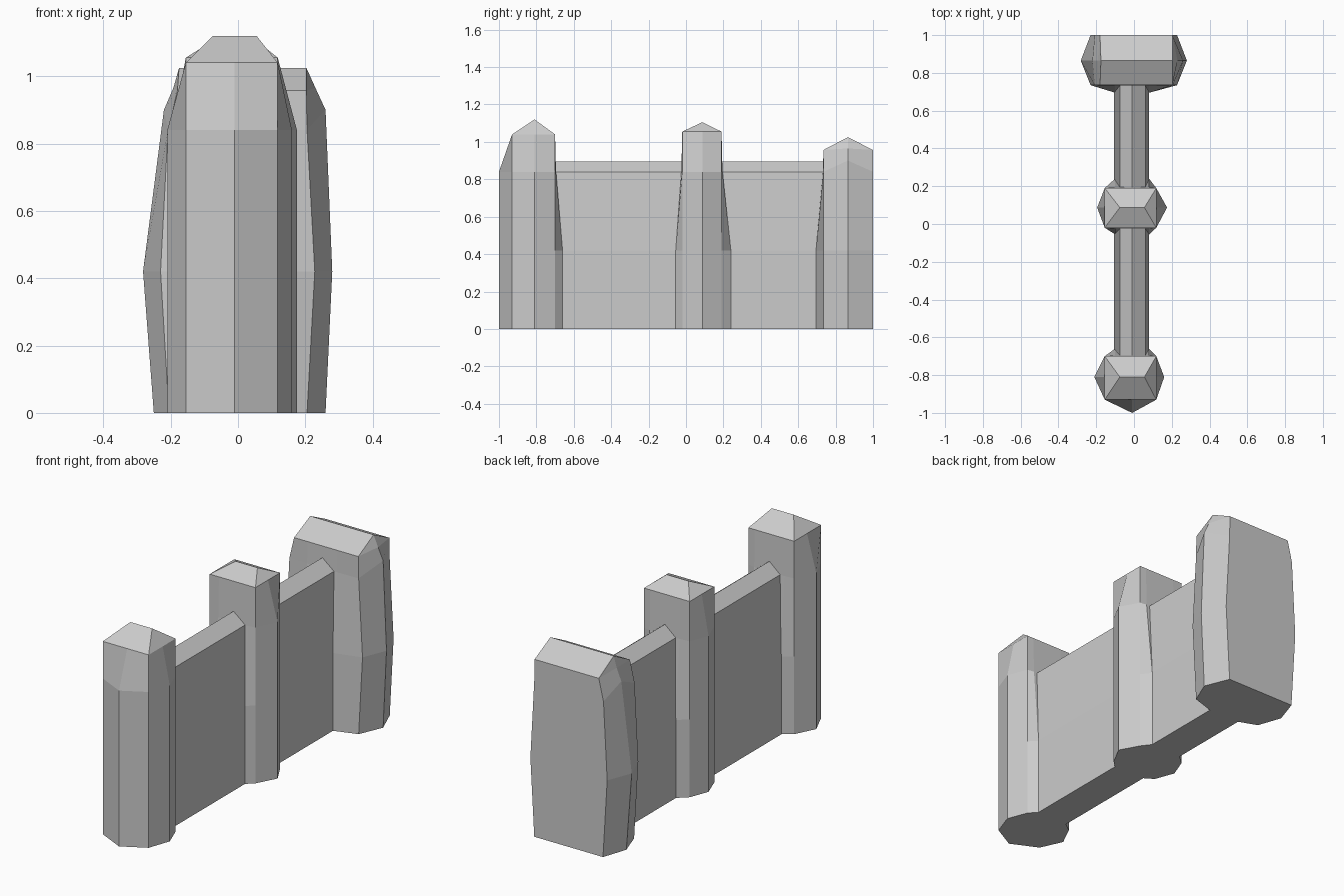
import bpy, bmesh

if "Cube" in bpy.data.objects:
    bpy.data.objects.remove(bpy.data.objects["Cube"])


def make_object(name, verts, faces):
    bm = bmesh.new()
    vs = [bm.verts.new(v) for v in verts]
    for f in faces:
        bm.faces.new([vs[i] for i in f])
    bmesh.ops.remove_doubles(bm, verts=bm.verts, dist=0.0005)
    bmesh.ops.recalc_face_normals(bm, faces=bm.faces)
    mesh = bpy.data.meshes.new(name)
    bm.to_mesh(mesh)
    bm.free()
    obj = bpy.data.objects.new(name, mesh)
    bpy.context.collection.objects.link(obj)
    return obj


def ring(z, x, y, tips_x, tips_y, ridge_y, front_w=(-0.10, 0.08), tip_z=None):
    """Ten-point section: four corners, pointed sides, front and back bulges."""
    tz = z if tip_z is None else tip_z
    return [(x[0], y[0], z), (front_w[0], tips_y[0], z), (front_w[1], tips_y[0], z),
            (x[1], y[0], z), (tips_x[1], ridge_y, tz), (x[1], y[1], z),
            (0.08, tips_y[1], z), (-0.10, tips_y[1], z),
            (x[0], y[1], z), (tips_x[0], ridge_y, tz)]


def post(name, rings, ridge):
    """Stack the sections and close them with a hipped cap."""
    n = 10
    verts = [p for r in rings for p in r] + ridge
    faces = [list(range(n))]
    for k in range(len(rings) - 1):
        for i in range(n):
            j = (i + 1) % n
            faces.append([k * n + i, k * n + j, (k + 1) * n + j, (k + 1) * n + i])
    t = (len(rings) - 1) * n
    left, right = t + n, t + n + 1
    faces += [[t, t + 1, t + 2, t + 3, right, left],
              [t + 3, t + 4, right], [t + 4, t + 5, right],
              [t + 5, t + 6, t + 7, t + 8, left, right],
              [t + 8, t + 9, left], [t + 9, t, left]]
    return make_object(name, verts, faces)


# Narrow posts: front end post has a single sharp front edge
def narrow_post(name, y, ridge_y, front_tips, back_tip, tips_x, eave, top, front_w):
    x = (-0.155, 0.118)
    rings = [ring(z, x, y, tips_x, (f, b), ridge_y, front_w)
             for z, f, b in ((0, front_tips[0], back_tip),
                             (0.42, front_tips[0], back_tip),
                             (0.84, front_tips[1], y[1] + 0.005))]
    rings.append(ring(eave, x, y, x, y, ridge_y, front_w))
    return post(name, rings, [(-0.075, ridge_y, top), (0.055, ridge_y, top)])


narrow_post("front_post", (-0.93, -0.70), -0.81, (-1.0, -1.0), -0.66,
            (-0.21, 0.16), 1.04, 1.12, (-0.01, -0.01))
narrow_post("middle_post", (-0.02, 0.19), 0.087, (-0.055, -0.025), 0.24,
            (-0.195, 0.175), 1.055, 1.105, (-0.10, 0.08))

# Broad end post with a flat back and bulging sides
broad = []
for z, x, tips_x, f, tz in ((0, (-0.205, 0.205), (-0.25, 0.26), 0.695, 0),
                            (0.42, (-0.23, 0.228), (-0.282, 0.28), 0.695, 0.42),
                            (0.84, (-0.208, 0.205), (-0.22, 0.26), 0.732, 0.90),
                            (0.957, (-0.18, 0.203), (-0.192, 0.23), 0.735, 0.965)):
    broad.append(ring(z, x, (0.735, 1.0), tips_x, (f, 1.0), 0.865, tip_z=tz))
post("back_post", broad, [(-0.175, 0.865, 1.025), (0.203, 0.865, 1.025)])

# Wall panels with a low pitched coping, joining neighbouring posts
profile = [(-0.105, 0), (0.08, 0), (0.08, 0.42), (0.06, 0.84),
           (-0.01, 0.895), (-0.075, 0.84), (-0.105, 0.42)]
for name, y0, y1 in (("front_wall", -0.72, 0.0), ("back_wall", 0.17, 0.76)):
    n = len(profile)
    verts = [(x, y, z) for y in (y0, y1) for x, z in profile]
    faces = [list(range(n)), list(range(n, 2 * n))]
    faces += [[i, (i + 1) % n, n + (i + 1) % n, n + i] for i in range(n)]
    make_object(name, verts, faces)
